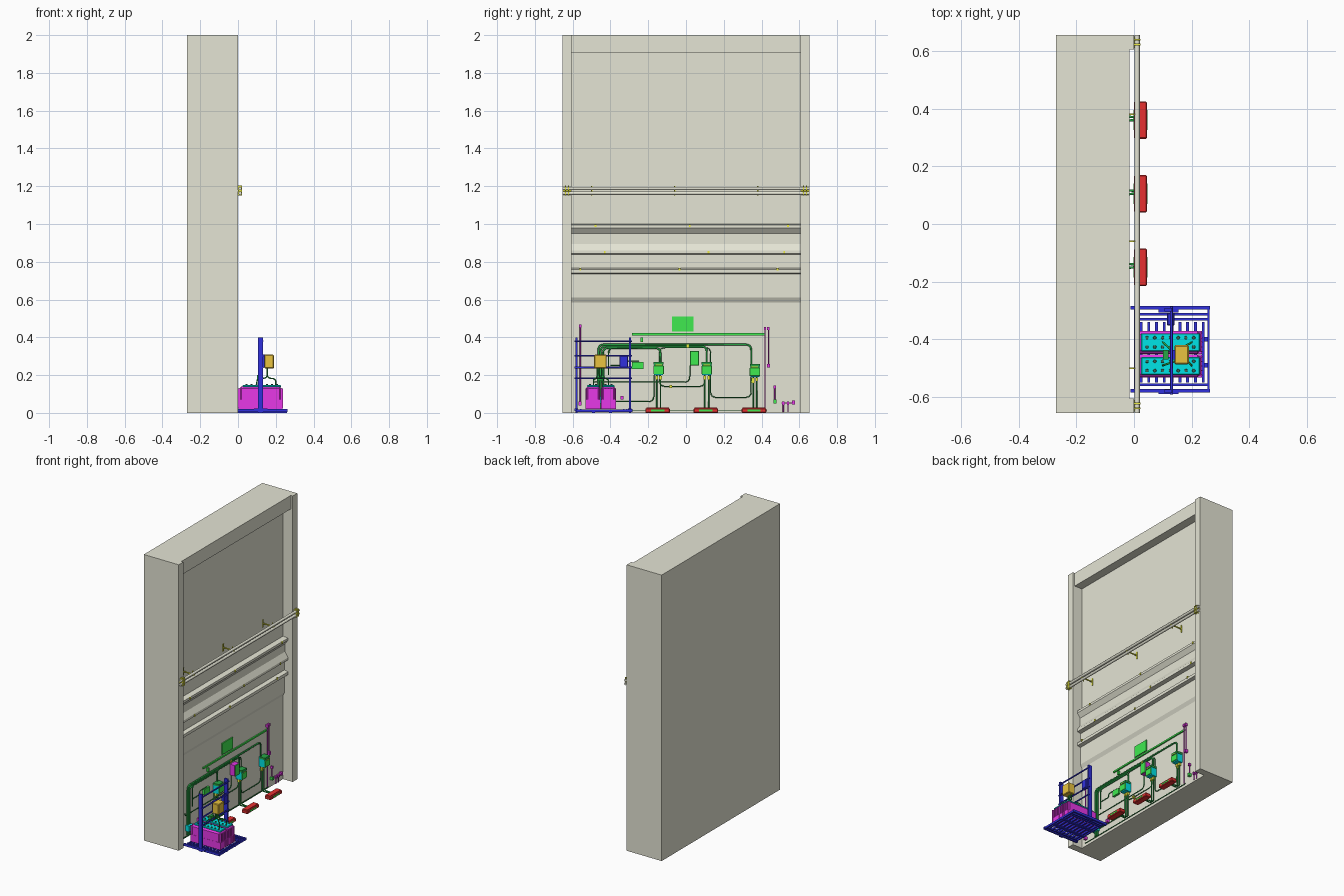
import bpy, bmesh
from mathutils import Vector

if "Cube" in bpy.data.objects:
    bpy.data.objects.remove(bpy.data.objects["Cube"])

COL = dict(wall=(.78, .78, .66), green=(.02, .38, .06), lime=(.05, .82, .08), magenta=(.8, .04, .8),
           cyan=(0, .78, .8), blue=(.03, .03, .72), orange=(.82, .55, .05), red=(.8, .03, .03),
           yellow=(.85, .85, .05), dark=(.05, .15, .1))
MAT = {}
for k, c in COL.items():
    MAT[k] = bpy.data.materials.new(k)
    MAT[k].diffuse_color = (*c, 1)


def add(name, bm, mat):
    bmesh.ops.recalc_face_normals(bm, faces=bm.faces)
    me = bpy.data.meshes.new(name)
    bm.to_mesh(me)
    bm.free()
    ob = bpy.data.objects.new(name, me)
    bpy.context.collection.objects.link(ob)
    me.materials.append(MAT[mat])
    return ob


def box(name, x, y, z, mat, bevel=0):
    """Box from (min, max) pairs."""
    bm = bmesh.new()
    bmesh.ops.create_cube(bm, size=1)
    for v in bm.verts:
        v.co = [r[0] if c < 0 else r[1] for c, r in zip(v.co, (x, y, z))]
    if bevel:
        bmesh.ops.bevel(bm, geom=bm.edges[:], offset=bevel, segments=1, affect='EDGES')
    return add(name, bm, mat)


def extrude_y(name, prof, y0, y1, mat):
    bm = bmesh.new()
    f = bm.faces.new([bm.verts.new((x, y0, z)) for x, z in prof])
    r = bmesh.ops.extrude_face_region(bm, geom=[f])
    for v in r['geom']:
        if isinstance(v, bmesh.types.BMVert):
            v.co.y = y1
    return add(name, bm, mat)


def pipe(name, pts, r, mat, bend=.03):
    """Round tube along a path with filleted corners."""
    p = [Vector(q) for q in pts]
    path = [p[0]]
    for a, b, c in zip(p, p[1:], p[2:]):
        d = min(bend, (a - b).length / 2, (c - b).length / 2)
        s, e = b + (a - b).normalized() * d, b + (c - b).normalized() * d
        path += [s * (1 - t) ** 2 + b * 2 * t * (1 - t) + e * t * t for t in (0, .25, .5, .75, 1)]
    path.append(p[-1])
    cu = bpy.data.curves.new(name, 'CURVE')
    cu.dimensions = '3D'
    cu.bevel_depth, cu.bevel_resolution, cu.use_fill_caps = r, 1, True
    sp = cu.splines.new('POLY')
    sp.points.add(len(path) - 1)
    for q, v in zip(sp.points, path):
        q.co = (*v, 1)
    cu.materials.append(MAT[mat])
    ob = bpy.data.objects.new(name, cu)
    bpy.context.collection.objects.link(ob)
    return ob


def run(name, yz, r, mat, x=-.066, bend=.03):
    return pipe(name, [(x, y, z) for y, z in yz], r, mat, bend)


# Wall block with the bay between its pillars cut out along a stepped profile
wall = box("wall", (-.27, 0), (-.655, .655), (0, 2), 'wall')
bay = [(.1, -.1), (.1, 2.1), (-.015, 2.1), (-.015, 1.905), (-.075, 1.905), (-.075, 1.0), (-.037, .996),
       (-.037, .98), (-.06, .95), (-.06, .895), (-.037, .86), (-.037, .843), (-.065, .838), (-.065, .766),
       (-.037, .76), (-.037, .74), (-.062, .735), (-.062, .61), (-.075, .585), (-.075, -.1)]
cutter = extrude_y("bay_cutter", bay, -.605, .605, 'wall')
m = wall.modifiers.new("bay", 'BOOLEAN')
m.operation, m.object, m.solver = 'DIFFERENCE', cutter, 'EXACT'
bpy.context.view_layer.objects.active = wall
bpy.ops.object.modifier_apply(modifier=m.name)
bpy.data.objects.remove(cutter)

# Hand rails and brackets
for z in (1.188, 1.163):
    pipe("rail", [(.011, -.655, z), (.011, .655, z)], .0095, 'wall')
for y in (-.5, -.06, .38):
    box("bracket_arm", (-.075, .014), (y - .003, y + .003), (1.172, 1.179), 'yellow')
    box("bracket_plate", (-.075, -.07), (y - .004, y + .004), (1.15, 1.2), 'yellow')
    box("bracket_clip", (-.002, .003), (y - .003, y + .003), (1.152, 1.2), 'yellow')
for s in (-1, 1):
    for d in (.622, .638):
        box("end_clip", (0, .022), (s * d - .003, s * d + .003), (1.15, 1.203), 'yellow')
    box("end_plate", (0, .006), (s * .63 - .02, s * .63 + .02), (1.171, 1.18), 'yellow')
for z, ys in ((.99, (-.48, .02, .54)), (.85, (-.43, .12, .52)), (.76, (-.56, -.035, .485))):
    for y in ys:
        box("ledge_clip", (-.04, -.033), (y - .005, y + .005), (z - .007, z + .007), 'yellow')

# Platform of the cart
for y, w, x0, x1 in ((-.29, .006, -.012, .263), (-.577, .006, -.012, .263), (-.313, .004, 0, .255),
                     (-.33, .004, 0, .255), (-.557, .004, 0, .255)):
    box("platform_rail", (x0, x1), (y - w, y + w), (.004, .02), 'blue')
for x in (.004, .258):
    box("platform_end", (x - .004, x + .004), (-.575, -.292), (.004, .018), 'blue')
for i in range(9):
    x = .024 + i * .027
    box("platform_slat", (x - .005, x + .005), (-.55, -.34), (.004, .016), 'blue')
for y in (-.4, -.49):
    box("platform_beam", (0, .26), (y - .008, y + .008), (0, .008), 'blue')

# Posts and cross bars of the cart
for y in (-.58, -.297):
    box("post", (.105, .132), (y - .006, y + .006), (0, .4), 'blue')
    box("post_foot", (.085, .155), (y - .009, y + .009), (.01, .022), 'blue')
for z in (.38, .302, .24, .183):
    pipe("cross_bar", [(.13, -.59, z), (.13, -.285, z)], .005, 'blue')
box("blue_panel", (.115, .14), (-.352, -.308), (.24, .302), 'blue', .003)

# Two battery packs with lids, ribs and caps
for y in (-.492, -.41):
    box("battery_case", (.006, .232), (y - .039, y + .039), (.02, .14), 'magenta', .012)
    box("battery_base", (.003, .236), (y - .04, y + .04), (.02, .07), 'magenta')
    box("battery_lid", (.025, .228), (y - .031, y + .031), (.136, .147), 'cyan', .003)
    for j in range(5):
        yr = y - .032 + j * .016
        box("battery_rib", (.001, .238), (yr - .002, yr + .002), (.025, .13), 'magenta')
    for i in range(7):
        for s in (-.016, .016):
            bm = bmesh.new()
            bmesh.ops.create_cone(bm, cap_ends=True, segments=10, radius1=.006, radius2=.005, depth=.006)
            bmesh.ops.translate(bm, verts=bm.verts, vec=(.045 + i * .027, y + s, .149))
            add("battery_cap", bm, 'dark')

# Charger box and its leads
box("charger_box", (.14, .19), (-.486, -.42), (.235, .308), 'orange', .004)
box("charger_mount", (.128, .142), (-.47, -.436), (.24, .31), 'blue')
for i, (x, y) in enumerate(((.1, -.49), (.1, -.41), (.2, -.49), (.2, -.41))):
    ym = -.453 + (i - 1.5) * .012
    pipe("battery_lead", [(x, y, .146), (x, y, .18), (.155, ym, .185), (.155, ym, .24)], .0035, 'green', .02)
box("battery_lead_clamp", (.1, .12), (-.47, -.436), (.17, .2), 'green')

# Trunk conduits along the wall
for i, (z, end) in enumerate(((.362, .345), (.353, .11), (.344, -.135))):
    y0 = -.464 + i * .012
    last = [(end, z), (end, .24)]
    run("trunk_conduit", [(y0, .02), (y0, z)] + last, .0055, 'green')
run("charger_feed", [(-.41, .2), (-.41, .345), (-.3, .345)], .004, 'green')
for pts in ([(-.14, .22), (-.14, .14), (.1, .14), (.1, .22)], [(-.14, .26), (-.14, .345), (.13, .345), (.13, .22)],
            [(.13, .22), (.13, .082), (.345, .082), (.345, .2)], [(-.49, .18), (-.49, .163), (.02, .163), (.02, .25)],
            [(-.42, .06), (-.17, .06), (-.17, .2)], [(-.4, .25), (-.33, .25), (-.33, .275), (-.25, .275)],
            [(-.56, .014), (.43, .014)]):
    run("thin_conduit", pts, .003, 'green')
for y, z in ((-.08, .14), (.01, .355), (.355, .165)):
    box("conduit_clip", (-.075, -.058), (y - .007, y + .007), (z - .008, z + .008), 'yellow')
box("floor_junction", (-.075, -.045), (-.475, -.43), (.05, .09), 'cyan')

# Wall units, drop pipes and floor boxes, repeated three times
for y, z in ((-.145, .2), (.11, .2), (.365, .19)):
    box("unit_body", (-.075, -.032), (y - .024, y + .024), (z, z + .068), 'cyan')
    box("unit_cover", (-.032, -.025), (y - .028, y + .028), (z + .005, z + .05), 'lime', .002)
    box("unit_top", (-.072, -.028), (y - .027, y + .027), (z + .056, z + .07), 'green')
    box("unit_label", (-.025, -.023), (y - .02, y + .02), (z + .051, z + .056), 'yellow')
    for s in (-.01, .01):
        pipe("drop_pipe", [(-.062, y + s, z), (-.062, y + s, .015), (.015, y + s * .4, .015)], .0045, 'green', .02)
        box("drop_gland", (-.07, -.054), (y + s - .007, y + s + .007), (z - .022, z - .004), 'yellow')
    yb = y - .005
    box("floor_box", (0, .045), (yb - .065, yb + .065), (0, .024), 'red', .004)
    box("floor_box_insert", (-.002, .046), (yb - .035, yb + .035), (.008, .018), 'lime')
    box("floor_box_lid", (.004, .04), (yb - .06, yb + .06), (.022, .028), 'red')

# Flat panels, tray and switch boxes on the wall
box("sign_panel", (-.075, -.068), (-.075, .04), (.432, .51), 'lime')
box("cable_tray", (-.075, -.066), (-.285, .418), (.411, .422), 'lime')
box("control_body", (-.075, -.04), (.02, .07), (.252, .327), 'magenta')
box("control_cover", (-.04, -.035), (.02, .07), (.25, .327), 'lime', .003)
box("switch_box", (-.075, -.06), (-.285, -.226), (.232, .27), 'lime')
box("small_box", (-.075, -.062), (-.241, -.228), (.375, .4), 'lime')

# Utility pipes with end boxes
for y, z0, z1 in ((-.56, .05, .465), (.418, .02, .45), (.436, .24, .45), (.47, .06, .14),
                  (.515, .005, .055), (.54, .005, .055)):
    run("utility_pipe", [(y, z0), (y, z1)], .0035, 'magenta')
    box("utility_cap", (-.075, -.058), (y - .006, y + .006), (z1 - .012, z1 + .004), 'magenta')
run("utility_link", [(.505, .052), (.565, .052)], .004, 'magenta')
for y, z, c in ((-.56, .05, 'magenta'), (.436, .25, 'magenta'), (.47, .06, 'lime'), (.57, .055, 'magenta'),
                (.615, .1, 'lime'), (-.34, .08, 'magenta')):
    if abs(y) < .6:
        box("outlet_box", (-.075, -.055), (y - .008, y + .008), (z - .01, z + .01), c)

for m in bpy.data.materials:
    if m.users and not m.is_grease_pencil:
        m.use_nodes = True
        m.node_tree.nodes["Principled BSDF"].inputs["Base Color"].default_value = m.diffuse_color
